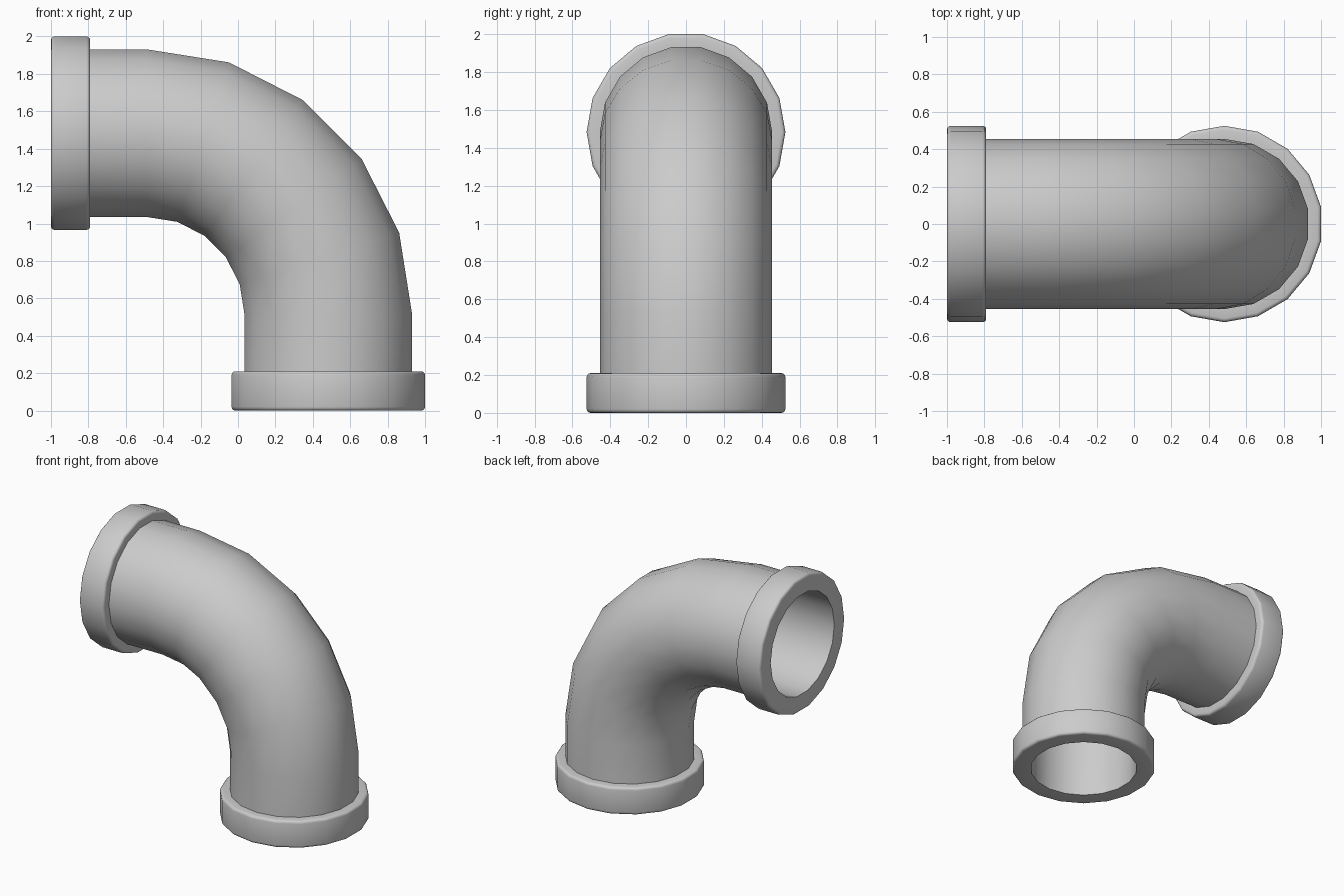
import bpy, bmesh, math
from mathutils import Vector

if "Cube" in bpy.data.objects:
    bpy.data.objects.remove(bpy.data.objects["Cube"])

SIDES, BEND_STEPS = 18, 5
BEND_CENTRE, BEND_R, STRAIGHT = Vector((-0.487, 0, 0.513)), 0.97, 0.513
BORE, PIPE, FLANGE, FLANGE_LEN, ROUND = 0.39, 0.455, 0.525, 0.21, 0.02


def ring(bm, angle, offset, radius):
    """Cross-section at a bend angle, shifted along the pipe direction."""
    out = Vector((math.sin(angle), 0, math.cos(angle)))
    along = Vector((math.cos(angle), 0, -math.sin(angle)))
    mid = BEND_CENTRE + BEND_R * out + along * offset
    turns = [2 * math.pi * k / SIDES for k in range(SIDES)]
    return [bm.verts.new(mid + radius * (out * math.sin(t) + Vector((0, math.cos(t), 0))))
            for t in turns]


def flange_profile():
    """(distance from pipe end, radius), from the bore out to the pipe wall."""
    pts = [(0, BORE)]
    for cx, start in ((ROUND, 180), (FLANGE_LEN - ROUND, 90)):
        for i in range(4):
            a = math.radians(start - 30 * i)
            pts.append((cx + ROUND * math.cos(a), FLANGE - ROUND + ROUND * math.sin(a)))
    return pts + [(FLANGE_LEN, PIPE)]


# Closed wall outline: first flange, outer bend, second flange, inner bend
bend = [math.pi / 2 * i / BEND_STEPS for i in range(BEND_STEPS + 1)]
outline = [(0, d - STRAIGHT, r) for d, r in flange_profile()]
outline += [(a, 0, PIPE) for a in bend]
outline += [(math.pi / 2, STRAIGHT - d, r) for d, r in reversed(flange_profile())]
outline += [(a, 0, BORE) for a in reversed(bend)]

# Skin the rings into a hollow elbow with flanged ends
bm = bmesh.new()
rings = [ring(bm, *station) for station in outline]
for i, r0 in enumerate(rings):
    r1 = rings[(i + 1) % len(rings)]
    for k in range(SIDES):
        n = (k + 1) % SIDES
        bm.faces.new((r0[k], r0[n], r1[n], r1[k]))
bmesh.ops.recalc_face_normals(bm, faces=bm.faces)
mesh = bpy.data.meshes.new("elbow_pipe")
bm.to_mesh(mesh)
bm.free()
obj = bpy.data.objects.new("elbow_pipe", mesh)
bpy.context.collection.objects.link(obj)
bpy.context.view_layer.objects.active = obj
obj.select_set(True)
bpy.ops.object.shade_smooth_by_angle(angle=math.radians(40))
